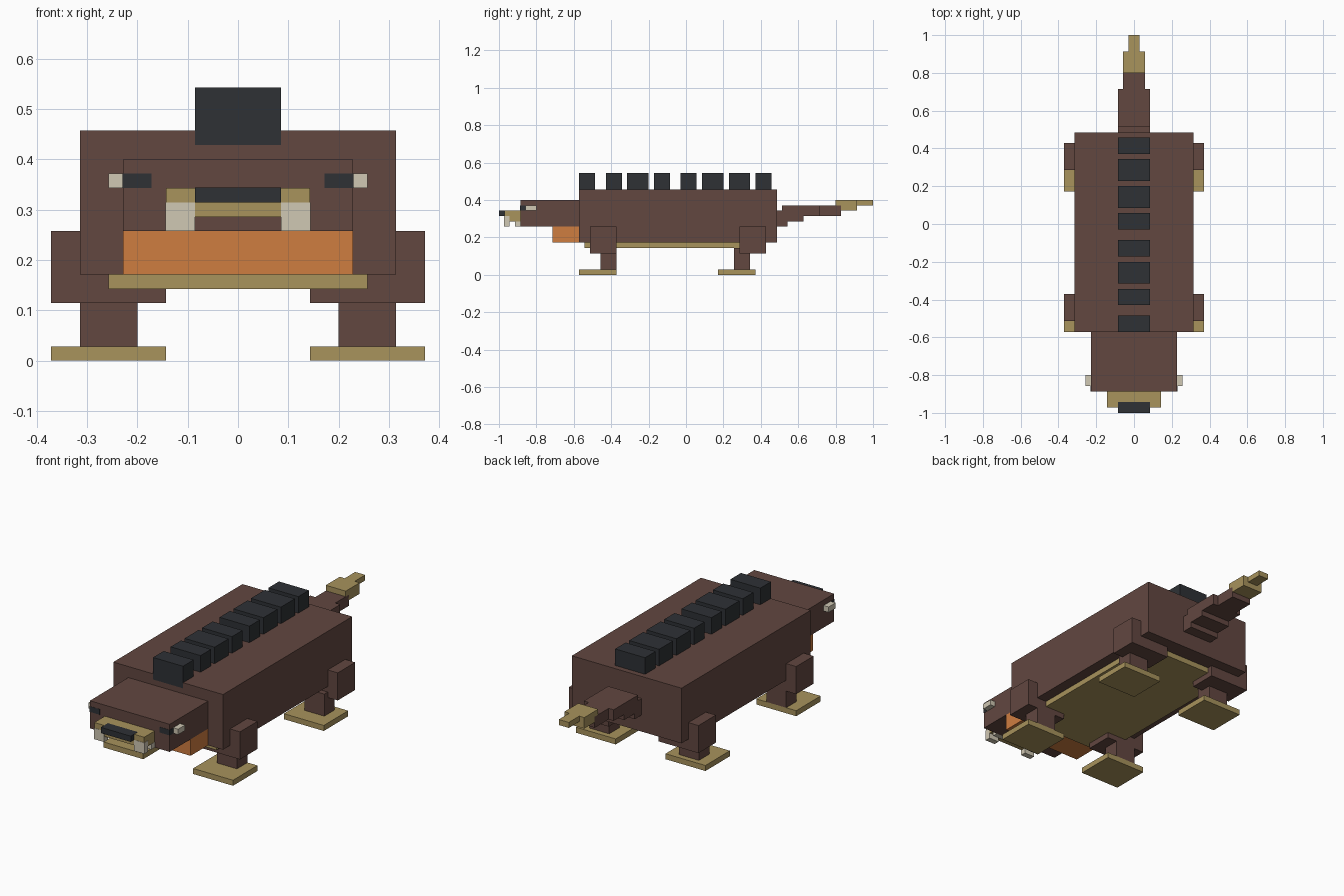
import bpy

if "Cube" in bpy.data.objects:
    bpy.data.objects.remove(bpy.data.objects["Cube"])

U = 1 / 35  # voxel size


def material(name, rgb):
    m = bpy.data.materials.new(name)
    lin = [((c / 255 + 0.055) / 1.055) ** 2.4 for c in rgb]
    m.diffuse_color = (*lin, 1)
    m.use_nodes = True
    m.node_tree.nodes["Principled BSDF"].inputs["Base Color"].default_value = m.diffuse_color
    return m


BROWN = material("brown_hide", (98, 71, 64))
GOLD = material("tan_hide", (168, 147, 92))
ORANGE = material("orange_throat", (207, 125, 64))
DARK = material("dark_plate", (46, 49, 53))
CREAM = material("cream_bone", (208, 200, 180))


def box(name, mat, x, y, z):
    """Box from (min, max) ranges given in voxels."""
    r = (x, y, z)
    bpy.ops.mesh.primitive_cube_add(size=1, location=[(a + b) / 2 * U for a, b in r])
    ob = bpy.context.object
    ob.name = name
    ob.scale = [(b - a) * U for a, b in r]
    bpy.ops.object.transform_apply(location=False, rotation=False, scale=True)
    ob.data.materials.append(mat)
    return ob


def mid(name, mat, half, y, z):
    return box(name, mat, (-half, half), y, z)


def pair(name, mat, x, y, z):
    box("right_" + name, mat, x, y, z)
    box("left_" + name, mat, (-x[1], -x[0]), y, z)


# Trunk and belly
mid("body", BROWN, 11, (-20, 17), (6, 16))
mid("belly", GOLD, 9, (-19, 14), (5, 6.1))

# Head, throat, snout
mid("head", BROWN, 8, (-31, -20), (9, 14))
mid("throat", ORANGE, 8, (-25, -20), (6, 9))
mid("snout", GOLD, 5, (-34, -31), (10, 12))
mid("nose", DARK, 3, (-35, -33), (11, 12.04))
pair("front_tooth", CREAM, (3, 5.04), (-34.04, -33), (9, 11))
pair("rear_tooth", CREAM, (3, 5.04), (-32, -31), (9, 10))
pair("eye", DARK, (6, 8.04), (-31.04, -30), (12, 13))
pair("ear", CREAM, (8, 9), (-30, -28), (12, 13))

# Back plates
for i, (a, b) in enumerate([(-20.04, -17), (-15, -12), (-11, -7), (-6, -3),
                            (-1, 2), (3, 7), (8, 12), (13, 16)]):
    mid(f"back_plate_{i + 1}", DARK, 3, (a, b), (15, 19))

# Legs: thigh, shin and foot ranges along y
for end, thigh, shin, foot in [("front", (-18, -13), (-16, -13), (-20, -13)),
                               ("back", (10, 15), (9, 12), (6, 13))]:
    pair(end + "_thigh", BROWN, (5, 13), thigh, (4, 9))
    pair(end + "_shin", BROWN, (7, 11), shin, (1, 5))
    pair(end + "_foot", GOLD, (5, 13), foot, (0, 1))

# Stepped tail
mid("tail_root", BROWN, 3, (17, 19), (9, 12))
mid("tail_under", BROWN, 3, (18, 22), (10, 12))
mid("tail_middle", BROWN, 3, (18, 25), (11, 13))
mid("tail_narrow", BROWN, 2, (25, 29), (11, 13))
mid("tail_end", GOLD, 2, (28, 32), (12, 14))
mid("tail_tip", GOLD, 1, (32, 35), (13, 14))
